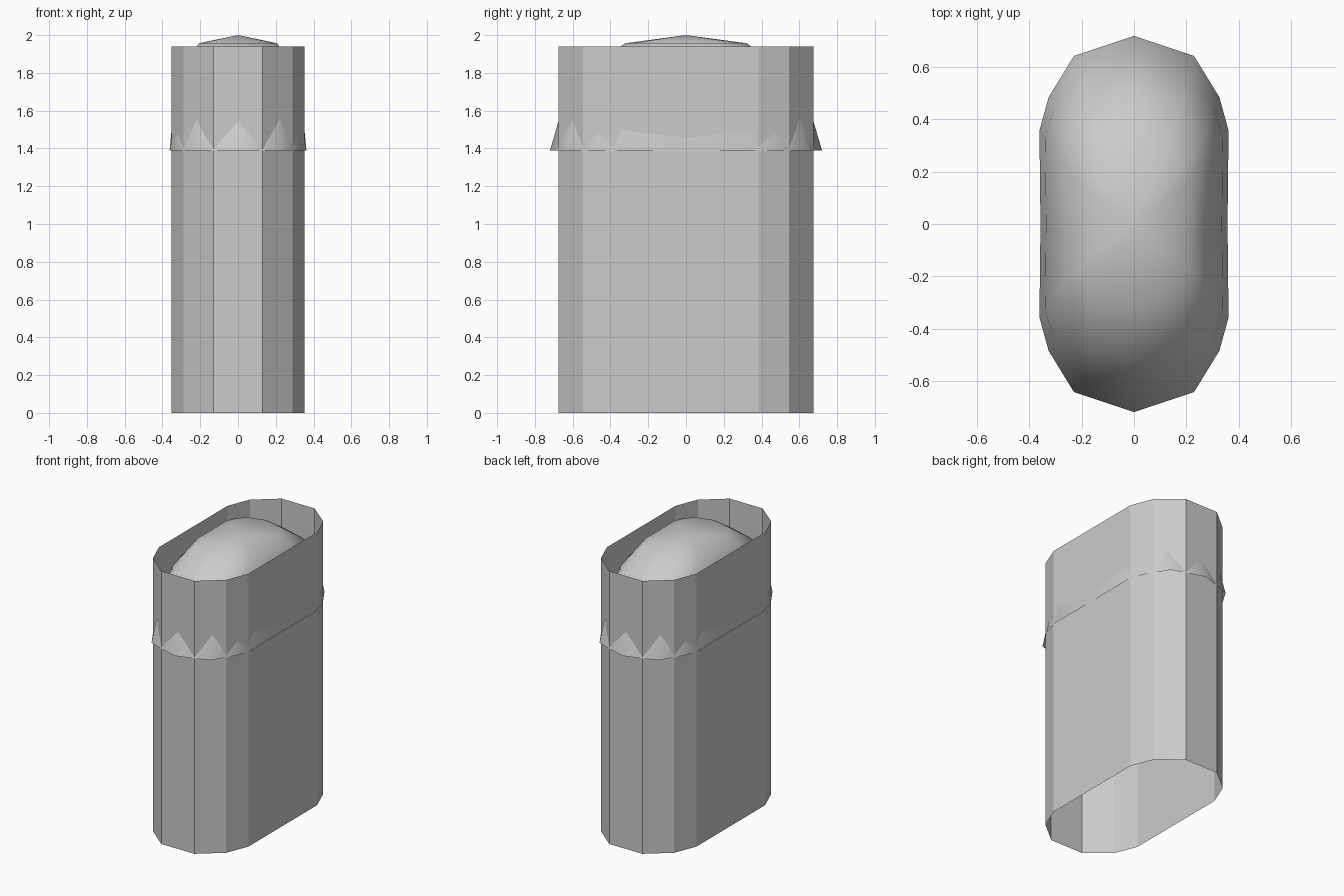
import bpy, bmesh

if "Cube" in bpy.data.objects:
    bpy.data.objects.remove(bpy.data.objects["Cube"])


def mirror4(quarter):
    """Turn the +x +y quarter outline (ordered from the y end) into a full loop."""
    loop = []
    for sx, sy, rev in ((1, 1, False), (1, -1, True), (-1, -1, False), (-1, 1, True)):
        pts = [(sx * x, sy * y) for x, y in quarter]
        for p in (reversed(pts) if rev else pts):
            p = (p[0] + 0.0, p[1] + 0.0)
            if p not in loop:
                loop.append(p)
    return loop


def loft(name, rings, apex=None, smooth=False):
    """Skin a stack of 3D rings, optionally closed by a fan to an apex."""
    bm = bmesh.new()
    vs = [[bm.verts.new(p) for p in ring] for ring in rings]
    n = len(vs[0])
    for a, b in zip(vs, vs[1:]):
        for i in range(n):
            j = (i + 1) % n
            bm.faces.new((a[j], a[i], b[i], b[j]))
    if apex:
        tip = bm.verts.new(apex)
        for i in range(n):
            bm.faces.new((vs[-1][(i + 1) % n], vs[-1][i], tip))
    for f in bm.faces:
        f.smooth = smooth
    me = bpy.data.meshes.new(name)
    bm.to_mesh(me)
    bm.free()
    ob = bpy.data.objects.new(name, me)
    bpy.context.collection.objects.link(ob)
    return ob


# Open-ended flat-sided sleeve
sleeve = mirror4([(0.13, 0.675), (0.288, 0.545), (0.352, 0.385)])
loft("sleeve", [[(x, y, z) for x, y in sleeve] for z in (0, 1.94)])

# Smooth domed cap inside the sleeve, its rim poking through the walls
rim = mirror4([(0, 0.72), (0.23, 0.643), (0.327, 0.485), (0.362, 0.357), (0.358, 0)])
levels = [(1, 1, 1.39), (0.94, 0.905, 1.623), (0.81, 0.73, 1.82), (0.57, 0.445, 1.957)]
loft("domed_cap", [[(x * fx, y * fy, z) for x, y in rim] for fx, fy, z in levels],
     apex=(0, 0, 2.0), smooth=True)
